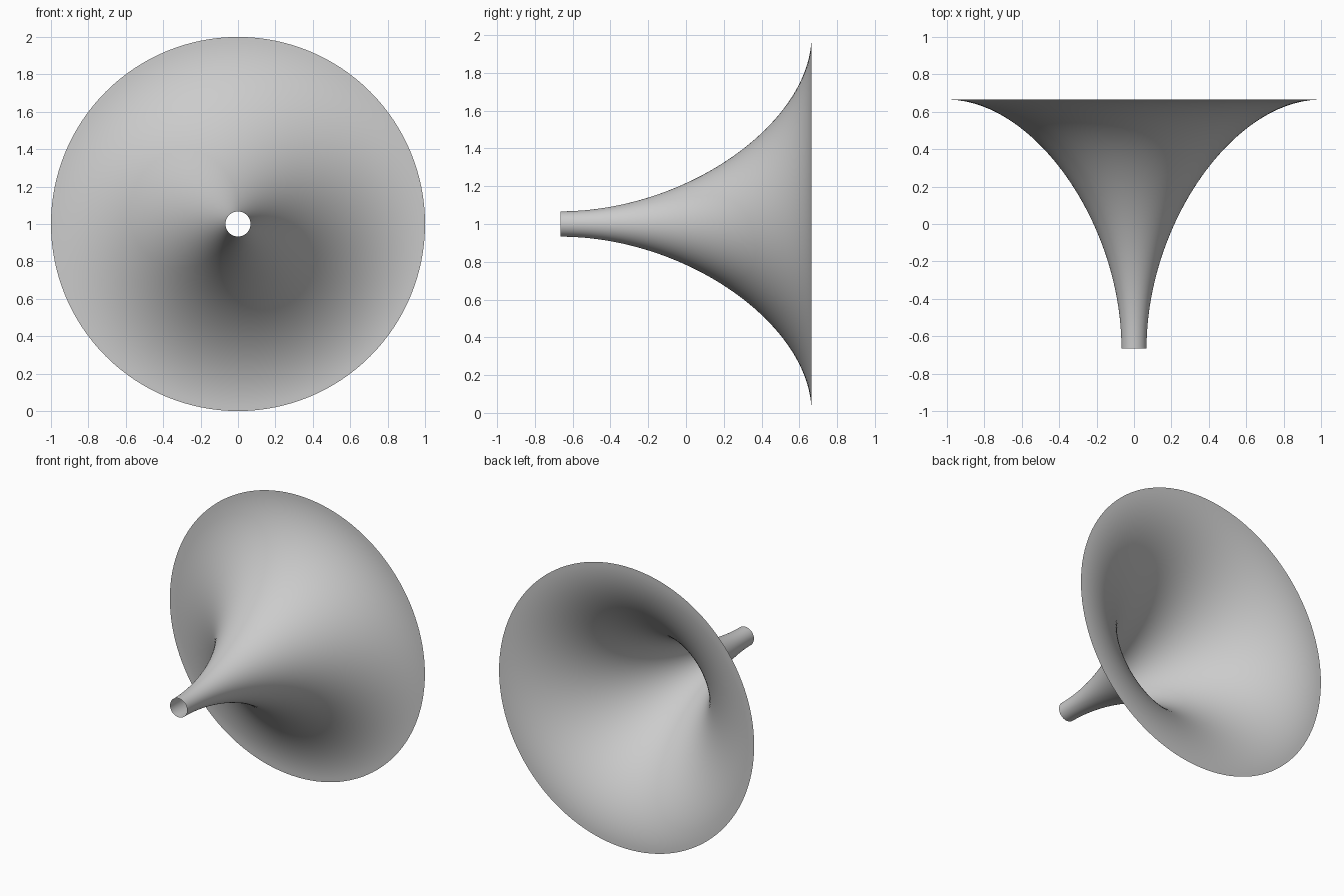
import bpy, bmesh, math

if "Cube" in bpy.data.objects:
    bpy.data.objects.remove(bpy.data.objects["Cube"])

# Flared horn: quarter Bezier profile swept around the y axis at z = 1
HALF, R_THROAT, R_RIM = 0.665, 0.067, 1.0
STEPS, SIDES = 48, 128


def bezier(a, b, c, d, t):
    u = 1 - t
    return a*u**3 + 3*b*u*u*t + 3*c*u*t*t + d*t**3


grey = bpy.data.materials.new("light grey")
grey.diffuse_color = (0.6, 0.6, 0.6, 1)
grey.use_nodes = True
grey.node_tree.nodes["Principled BSDF"].inputs["Base Color"].default_value = grey.diffuse_color

bm = bmesh.new()
rings = []
mid_r = (R_THROAT + R_RIM) / 2
for i in range(STEPS + 1):
    t = i / STEPS
    y = bezier(-HALF, 0, HALF, HALF, t)
    r = bezier(R_THROAT, R_THROAT, mid_r, R_RIM, t)
    ring = []
    for j in range(SIDES):
        a = 2 * math.pi * j / SIDES
        ring.append(bm.verts.new((r*math.cos(a), y, 1 + r*math.sin(a))))
    rings.append(ring)

# Open-ended skin, normals outward
for lo, hi in zip(rings, rings[1:]):
    for j in range(SIDES):
        k = (j + 1) % SIDES
        f = bm.faces.new((lo[j], hi[j], hi[k], lo[k]))
        f.smooth = True

mesh = bpy.data.meshes.new("horn_bell")
bm.to_mesh(mesh)
bm.free()
mesh.materials.append(grey)
horn = bpy.data.objects.new("horn_bell", mesh)
bpy.context.collection.objects.link(horn)
